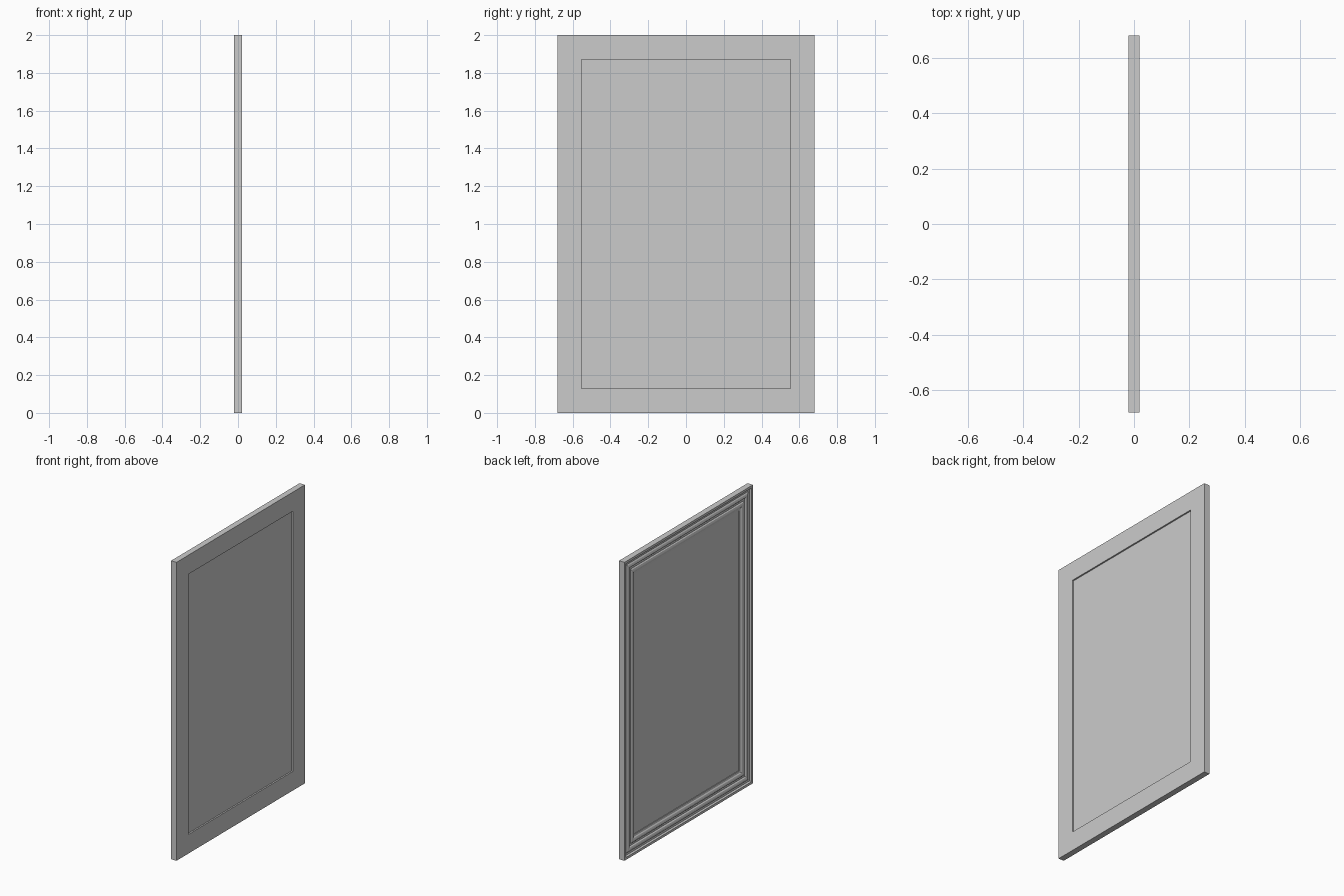
import bpy
import bmesh

cube = bpy.data.objects.get("Cube")
if cube:
    bpy.data.objects.remove(cube, do_unlink=True)

WIDTH, HEIGHT = 1.36, 2.0

grey = bpy.data.materials.new("plain_grey")
colour = (0.6, 0.6, 0.6, 1)
grey.diffuse_color = colour
grey.use_nodes = True
grey.node_tree.nodes["Principled BSDF"].inputs["Base Color"].default_value = colour


def ring(bm, inset, x):
    """Rectangle of vertices, inset from the outer edge, at depth x."""
    y = WIDTH / 2 - inset
    return [bm.verts.new((x, sy * y, z))
            for sy, z in ((-1, inset), (1, inset), (1, HEIGHT - inset), (-1, HEIGHT - inset))]


def finish(bm, name):
    bmesh.ops.recalc_face_normals(bm, faces=bm.faces)
    mesh = bpy.data.meshes.new(name)
    bm.to_mesh(mesh)
    bm.free()
    mesh.materials.append(grey)
    obj = bpy.data.objects.new(name, mesh)
    bpy.context.collection.objects.link(obj)
    return obj


def sweep(name, profile, closed):
    """Mitred rectangular sweep of an (inset, x) profile."""
    bm = bmesh.new()
    rings = [ring(bm, *p) for p in profile]
    pairs = list(zip(rings, rings[1:]))
    if closed:
        pairs.append((rings[-1], rings[0]))
    else:
        bm.faces.new(rings[0])
        bm.faces.new(rings[-1])
    for a, b in pairs:
        for i in range(4):
            j = (i + 1) % 4
            bm.faces.new((a[i], a[j], b[j], b[i]))
    return finish(bm, name)


# Moulded frame: flat on +x, lip, two beads and an inner step on -x
moulding = [
    (0, 0.02), (0, -0.02), (0.016, -0.02), (0.022, -0.01), (0.034, -0.008),
    (0.042, -0.014), (0.052, -0.017), (0.062, -0.014), (0.068, -0.007),
    (0.08, -0.007), (0.086, -0.013), (0.098, -0.016), (0.108, -0.013),
    (0.114, -0.008), (0.128, -0.006), (0.128, 0.02),
]
sweep("frame", moulding, True)

# Panel, set back on both sides and tucked into the frame
sweep("panel", [(0.127, -0.002), (0.127, 0.01)], False)
